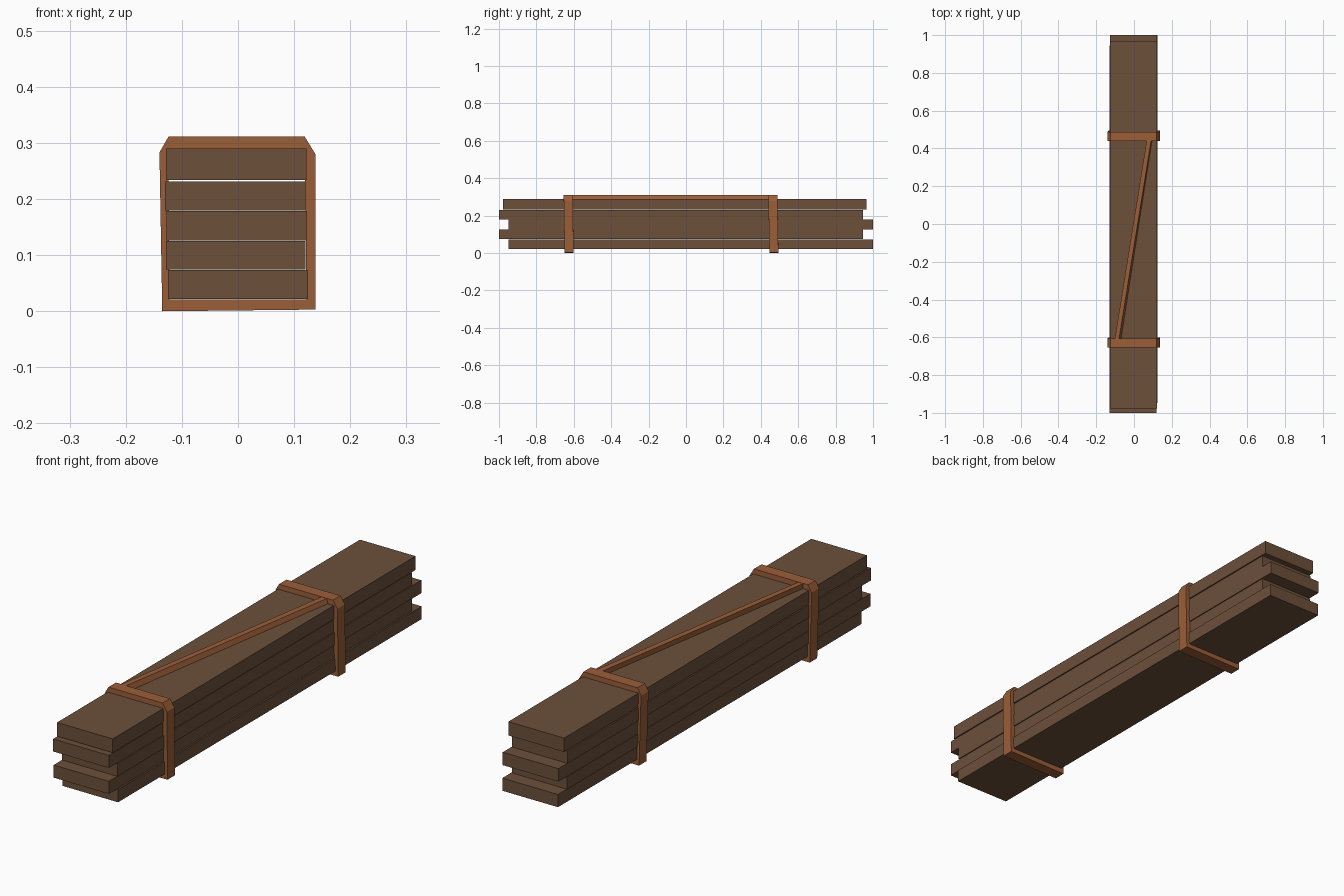
import bpy, bmesh
from mathutils import Vector

if "Cube" in bpy.data.objects:
    bpy.data.objects.remove(bpy.data.objects["Cube"])


def material(name, col):
    m = bpy.data.materials.new(name)
    m.diffuse_color = (*col, 1)
    m.use_nodes = True
    m.node_tree.nodes["Principled BSDF"].inputs["Base Color"].default_value = m.diffuse_color
    return m


wood = material("dark wood", (0.150, 0.079, 0.042))
leather = material("tan strap", (0.325, 0.112, 0.040))


def make(name, bm, mat):
    bmesh.ops.recalc_face_normals(bm, faces=bm.faces)
    me = bpy.data.meshes.new(name)
    bm.to_mesh(me)
    bm.free()
    me.materials.append(mat)
    ob = bpy.data.objects.new(name, me)
    bpy.context.collection.objects.link(ob)
    return ob


def loft(name, rings, mat, closed=False):
    """Skin matching rings of points; cap the ends, or join them into a hoop."""
    bm = bmesh.new()
    vs = [[bm.verts.new(p) for p in r] for r in rings]
    n, k = len(vs), len(vs[0])
    for i in range(n if closed else n - 1):
        a, b = vs[i], vs[(i + 1) % n]
        for j in range(k):
            q = (j + 1) % k
            bm.faces.new((a[j], a[q], b[q], b[j]))
    if not closed:
        bm.faces.new(vs[0])
        bm.faces.new(vs[-1])
    return make(name, bm, mat)


# planks: x range, y range, z range, staggered at the ends
planks = [
    (-0.125, 0.125, -0.948, 1.0, 0.022, 0.0735),
    (-0.128, 0.120, -1.0, 0.945, 0.0745, 0.1255),
    (-0.127, 0.123, -0.948, 1.0, 0.1265, 0.179),
    (-0.130, 0.120, -1.0, 0.945, 0.180, 0.231),
    (-0.128, 0.122, -0.978, 0.965, 0.234, 0.290),
]
for i, (x0, x1, y0, y1, z0, z1) in enumerate(planks):
    loft(f"plank_{i + 1}",
         [[(x0, y, z0), (x1, y, z0), (x1, y, z1), (x0, y, z1)] for y in (y0, y1)],
         wood)

# straps: closed hoops with clipped top corners, leaning slightly
outer = [(-0.135, 0.0), (-0.140, 0.283), (-0.124, 0.311),
         (0.119, 0.311), (0.138, 0.280), (0.138, 0.003)]
inner = [(-0.122, 0.021), (-0.124, 0.276), (-0.117, 0.288),
         (0.113, 0.288), (0.119, 0.274), (0.122, 0.021)]


def strap(name, y, lean):
    rings = []
    for (ox, oz), (ix, iz) in zip(outer, inner):
        c = y + lean * oz / 0.31
        rings.append([(ox, c - 0.024, oz), (ox, c + 0.024, oz),
                      (ix, c + 0.024, iz), (ix, c - 0.024, iz)])
    loft(name, rings, leather, closed=True)


strap("front_strap", -0.625, -0.005)
strap("back_strap", 0.470, -0.006)

# diagonal strap across the top, with one sloping flank
section = [((-0.102, -0.610), (0.069, 0.455), 0.288),
           ((-0.102, -0.610), (0.069, 0.455), 0.310),
           ((-0.080, -0.610), (0.093, 0.455), 0.310),
           ((-0.068, -0.610), (0.098, 0.455), 0.288)]
loft("diagonal_strap",
     [[(*s[e], s[2]) for s in section] for e in (0, 1)], leather)
